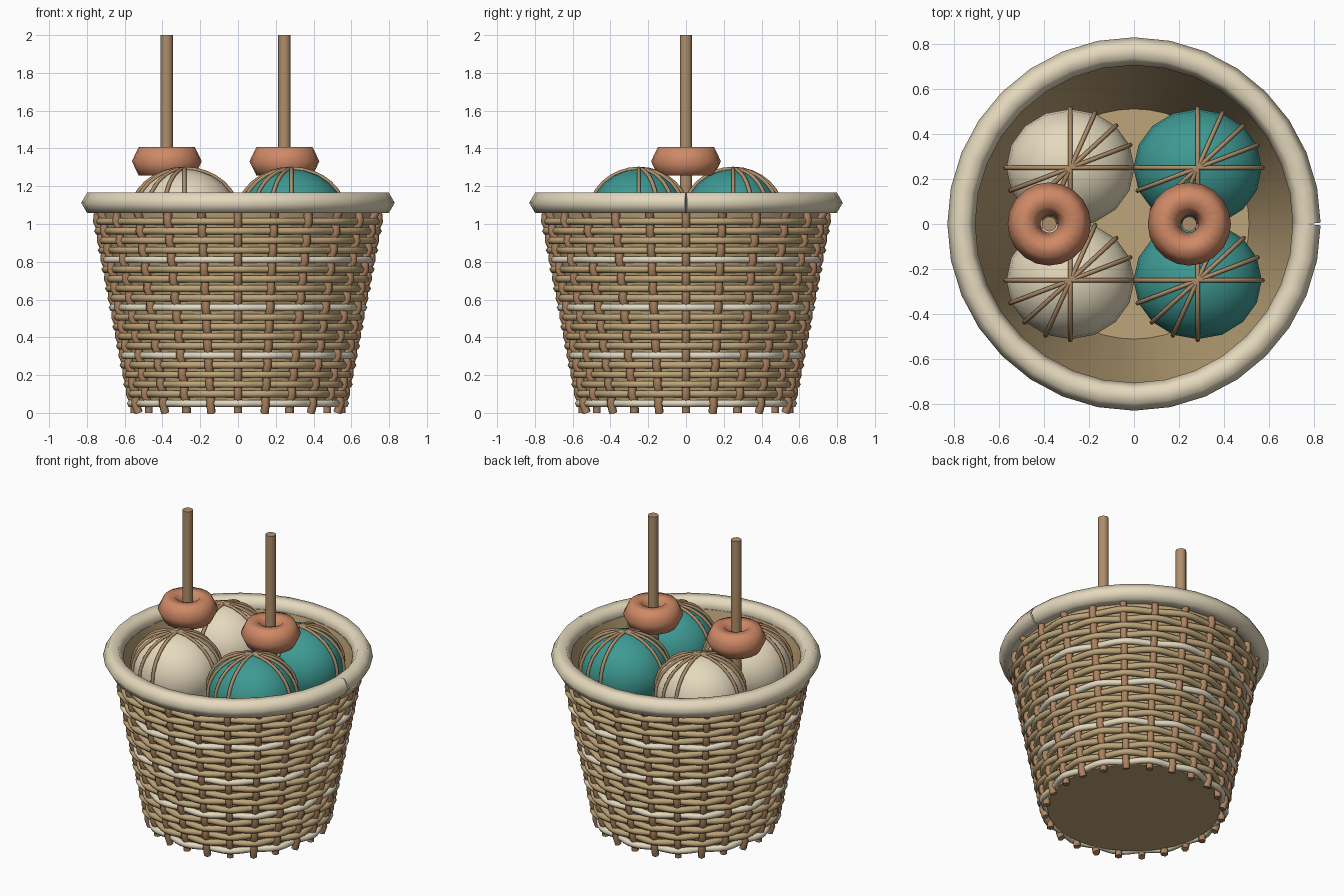
import bpy, bmesh
from math import sin, cos, pi, tau, radians
from mathutils import Vector

cube = bpy.data.objects.get("Cube")
if cube:
    bpy.data.objects.remove(cube)


def material(name, rgb):
    col = [(c / 255) ** 2.2 for c in rgb] + [1]
    m = bpy.data.materials.new(name)
    m.use_nodes = True
    m.diffuse_color = col
    m.node_tree.nodes["Principled BSDF"].inputs["Base Color"].default_value = col
    return m


cream = material("cream", (228, 216, 188))
teal = material("teal", (64, 152, 146))
wicker = material("wicker", (188, 163, 120))
bark = material("bark", (172, 130, 96))
wood = material("wood", (174, 141, 106))
clay = material("clay", (206, 136, 102))

Z = Vector((0, 0, 1))


def finish(name, bm, mat):
    bmesh.ops.recalc_face_normals(bm, faces=bm.faces)
    me = bpy.data.meshes.new(name)
    bm.to_mesh(me)
    bm.free()
    me.materials.append(mat)
    ob = bpy.data.objects.new(name, me)
    bpy.context.collection.objects.link(ob)
    return ob


def add_tube(bm, path, radius, ref, closed=False, sides=6):
    """Sweep a polygon along a path; ref is the axis kept across the section."""
    n = len(path)
    rings = []
    for i, p in enumerate(path):
        a = path[i - 1] if closed or i else p
        b = path[(i + 1) % n] if closed or i < n - 1 else p
        t = (b - a).normalized()
        u = t.cross(ref).normalized()
        v = u.cross(t)
        rings.append([bm.verts.new(p + radius * (u * cos(tau * k / sides) + v * sin(tau * k / sides)))
                      for k in range(sides)])
    for i in range(n if closed else n - 1):
        r, s = rings[i], rings[(i + 1) % n]
        for k in range(sides):
            j = (k + 1) % sides
            bm.faces.new((r[k], r[j], s[j], s[k])).smooth = True
    if not closed:
        for ring in (rings[0], rings[-1]):
            for e in bm.faces.new(ring).edges:
                e.smooth = False


def lathe(name, profile, mat, steps=48):
    bm = bmesh.new()
    vs = [bm.verts.new((r, 0, z)) for r, z in profile]
    es = [bm.edges.new(pair) for pair in zip(vs, vs[1:])]
    bmesh.ops.spin(bm, geom=vs + es, cent=(0, 0, 0), axis=Z, angle=tau, steps=steps)
    bmesh.ops.remove_doubles(bm, verts=bm.verts, dist=0.0001)
    for f in bm.faces:
        f.smooth = True
    for e in bm.edges:
        if len(e.link_faces) == 2 and e.calc_face_angle() > radians(40):
            e.smooth = False
    return finish(name, bm, mat)


def polar(r, a, z):
    return Vector((r * cos(a), r * sin(a), z))


def wall(z):
    return 0.545 + 0.19 * z


# Basket body
STAKES, ROWS, PITCH, BASE = 24, 20, 0.0507, 0.05
lathe("basket_liner", [(0, 0.035), (wall(0) - 0.012, 0.035), (wall(1.1) - 0.012, 1.1),
                       (wall(1.1) - 0.045, 1.1), (wall(0.06) - 0.045, 0.06), (0, 0.06)], wicker)

# Upright stakes, bulging out wherever the weaver passes behind
bm = bmesh.new()
for s in range(STAKES):
    a = tau * s / STAKES
    path = [polar(wall(0), a, 0)]
    for h in range(2 * ROWS + 1):
        z = BASE + PITCH * h / 2
        path.append(polar(wall(z) - 0.007 * cos(pi * (s + h / 2)), a, z))
    path.append(polar(wall(1.1), a, 1.1))
    add_tube(bm, path, 0.023, Vector((-sin(a), cos(a), 0)))
finish("basket_stakes", bm, bark)

# Woven rows, every fifth one pale
for row in range(ROWS):
    z = BASE + PITCH * row
    count = STAKES * 4
    path = [polar(wall(z) + 0.013 * cos(STAKES / 2 * tau * i / count + pi * row), tau * i / count, z)
            for i in range(count)]
    bm = bmesh.new()
    add_tube(bm, path, 0.021, Z, closed=True)
    finish(f"weaver_{row + 1}", bm, wicker if row % 5 else cream)

# Rolled rim with a butt seam on the left side
bm = bmesh.new()
add_tube(bm, [polar(0.768, tau * i / 32, 1.112) for i in range(33)], 0.062, Z)
finish("basket_rim", bm, cream)

# Yarn balls with wrapped strands
SIZE = Vector((0.285, 0.262, 0.25))
for side, sx, mat in (("right", -1, cream), ("left", 1, teal)):
    for end, sy in (("front", -1), ("back", 1)):
        centre = Vector((0.283 * sx, 0.25 * sy, 1.04))
        bm = bmesh.new()
        bmesh.ops.create_uvsphere(bm, u_segments=16, v_segments=12, radius=1)
        for v in bm.verts:
            v.co = v.co * SIZE + centre
        for f in bm.faces:
            f.smooth = True
        finish(f"yarn_ball_{end}_{side}", bm, mat)
        bm = bmesh.new()
        for k in range(5):
            a = pi / 8 * k
            loop = [polar(cos(t), a, sin(t)) * SIZE * 1.01 + centre
                    for t in (tau * i / 32 for i in range(32))]
            add_tube(bm, loop, 0.011, Vector((-sin(a), cos(a), 0)), closed=True)
        finish(f"yarn_strands_{end}_{side}", bm, wood)

# Needles, each with a ring bead
for side, x in (("right", -0.377), ("left", 0.246)):
    bm = bmesh.new()
    add_tube(bm, [Vector((x, 0, 0.6)), Vector((x, 0, 2))], 0.033, Vector((0, 1, 0)), sides=12)
    finish(f"needle_{side}", bm, wood)
    bm = bmesh.new()
    add_tube(bm, [polar(0.112, tau * i / 20, 0) for i in range(20)], 0.073, Z, closed=True)
    bead = finish(f"bead_{side}", bm, clay)
    bead.location = (x, 0, 1.332)
    bead.scale.z = 1.2
